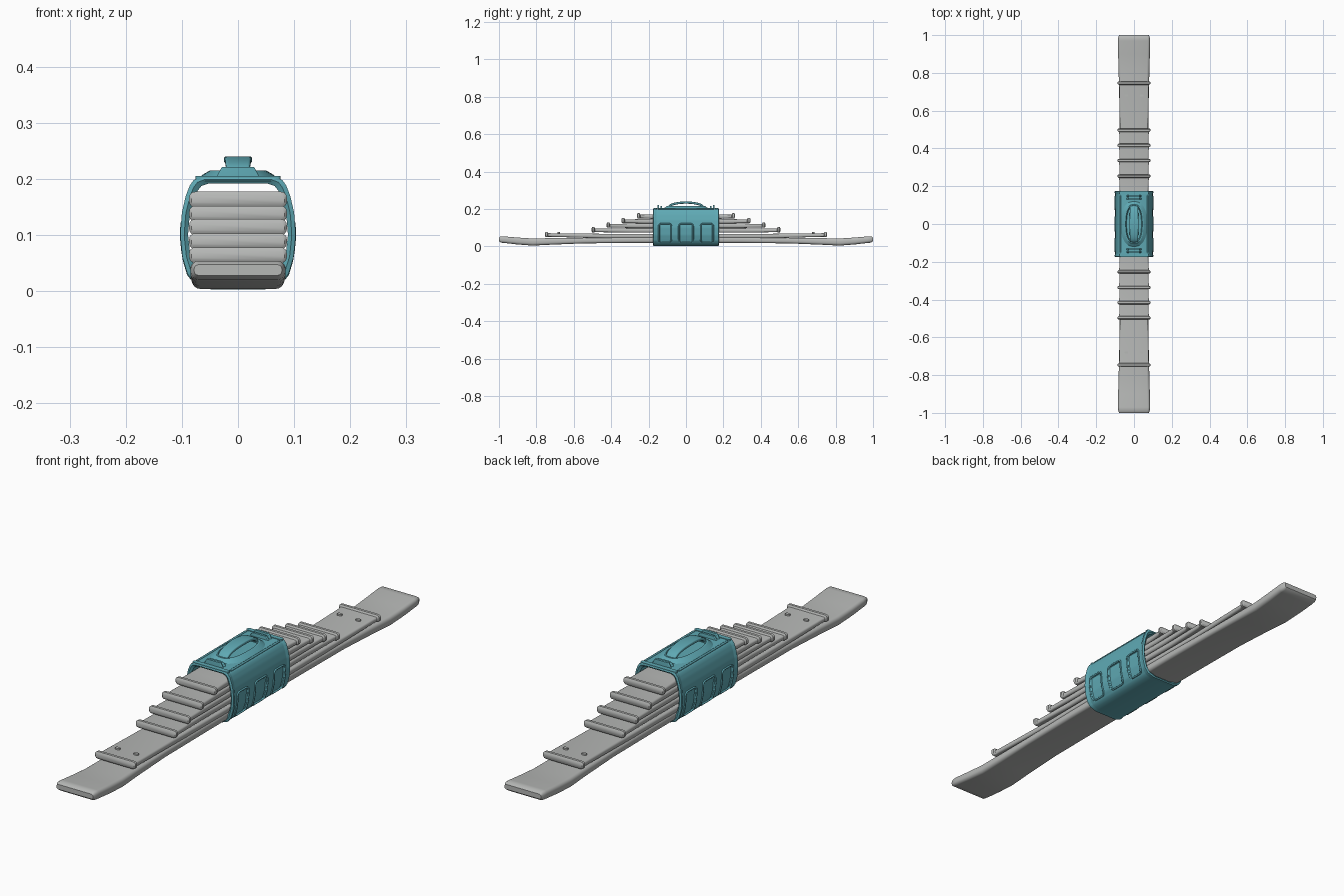
import bpy, bmesh, math
from mathutils import Vector

if "Cube" in bpy.data.objects:
    bpy.data.objects.remove(bpy.data.objects["Cube"])


def material(name, rgb):
    m = bpy.data.materials.new(name)
    m.diffuse_color = (*rgb, 1)
    m.use_nodes = True
    m.node_tree.nodes["Principled BSDF"].inputs["Base Color"].default_value = m.diffuse_color
    return m


GREY = material("leaf grey", (0.47, 0.48, 0.47))
TEAL = material("sleeve teal", (0.115, 0.40, 0.46))


def finish(name, bm, mat, angle=40):
    bmesh.ops.recalc_face_normals(bm, faces=bm.faces)
    me = bpy.data.meshes.new(name)
    bm.to_mesh(me)
    bm.free()
    ob = bpy.data.objects.new(name, me)
    bpy.context.collection.objects.link(ob)
    me.materials.append(mat)
    bpy.ops.object.select_all(action='DESELECT')
    ob.select_set(True)
    bpy.context.view_layer.objects.active = ob
    bpy.ops.object.shade_smooth_by_angle(angle=math.radians(angle))
    return ob


def loft(name, rings, mat, loop=False, angle=40):
    """Skin a list of closed rings, capped or looped end to end."""
    bm = bmesh.new()
    vs = [[bm.verts.new(p) for p in r] for r in rings]
    n = len(rings[0])
    for a, b in zip(vs, vs[1:] + ([vs[0]] if loop else [])):
        for i in range(n):
            j = (i + 1) % n
            bm.faces.new((a[i], a[j], b[j], b[i]))
    if not loop:
        bm.faces.new(vs[0])
        bm.faces.new(vs[-1])
    return finish(name, bm, mat, angle)


def rounded(w, h, r, steps=4):
    """Rounded rectangle, half sizes w and h."""
    pts = []
    for k, (sx, sy) in enumerate(((1, 1), (-1, 1), (-1, -1), (1, -1))):
        for s in range(steps + 1):
            t = (k + s / steps) * math.pi / 2
            pts.append((sx * (w - r) + r * math.cos(t), sy * (h - r) + r * math.sin(t)))
    return pts


def interp(table, t):
    for (a, *va), (b, *vb) in zip(table, table[1:]):
        if t <= b:
            f = max(0, (t - a) / (b - a))
            return [p + (q - p) * f for p, q in zip(va, vb)]
    return table[-1][1:]


# Leaves: half-side stations are (y, bottom, top, half width)
def leaf(name, half):
    stations = [(-y, *v) for y, *v in reversed(half)] + half
    rings = []
    for y, z0, z1, w in stations:
        h = (z1 - z0) / 2
        rings.append([(x, y, (z0 + z1) / 2 + z) for x, z in rounded(w, h, h * 0.75)])
    loft(name, rings, GREY)


leaf("main_leaf", [(0.1, .018, .052, .077), (0.3, .018, .05, .077), (0.55, .016, .046, .076),
                   (0.72, .009, .044, .079), (0.82, .004, .042, .082), (0.9, .010, .047, .084),
                   (0.97, .018, .053, .085), (0.99, .020, .054, .083), (1.0, .028, .047, .078)])

# Shorter leaves, each with a rolled bead at the tip
for i, (tip, z0) in enumerate([(.755, .051), (.505, .076), (.425, .101), (.345, .125), (.262, .150)]):
    d = .024
    sag = .008 if i == 0 else .003
    leaf(f"leaf_{i + 2}", [
        (0.1, z0 - sag, z0 + d - sag, .076), ((tip + .1) / 2, z0 - sag, z0 + d - sag, .074 + .002 * (i > 1)),
        (tip - .03, z0, z0 + d - .005, .078), (tip - .018, z0, z0 + d - .004, .080),
        (tip - .014, z0 - .001, z0 + d + .003, .086), (tip - .004, z0 - .001, z0 + d + .003, .087),
        (tip, z0 + .005, z0 + d - .004, .083)])

# Small clips on the second leaf
for sy in (-1, 1):
    for sx in (-1, 1):
        loft("leaf_clip", [[(sx * .04 + x, sy * .68 + y, z) for x, y in rounded(.009, .006, .004)]
                           for z in (.066, .0755)], GREY)

# Sleeve: barrel-sided hollow housing
SIDE = [(0.003, .045), (.012, .072), (.03, .087), (.06, .096), (.10, .100),
        (.14, .097), (.17, .090), (.188, .083), (.198, .076), (.2025, .064)]
WINDOWS = [(-.112, .034), (0, .038), (.112, .034)]


def side_x(z):
    return interp(SIDE, z)[0]


def in_window(y, z):
    return any(abs(y - c) < w - .004 for c, w in WINDOWS) and .026 < z < .118


def sleeve_ring(y, shrink, grow=0):
    right = []
    for k in range(41):
        z = .003 + (.2025 - .003) * k / 40
        x = side_x(z) + grow
        if shrink == 0 and in_window(y, z):
            x -= .005
        right.append((x, z))
    if shrink:
        right = [(max(x - shrink, .03), .103 + (z - .103) * (1 - shrink / .1)) for x, z in right]
    pts = right + [(-x, z) for x, z in reversed(right)]
    return [(x, y, z) for x, z in pts]


ys = sorted({round(-.168 + .336 * k / 84, 4) for k in range(85)})
outer = ([sleeve_ring(-.176, .004), sleeve_ring(-.173, 0, .003), sleeve_ring(-.165, 0, .003)]
         + [sleeve_ring(y, 0) for y in ys if abs(y) < .161]
         + [sleeve_ring(.165, 0, .003), sleeve_ring(.173, 0, .003), sleeve_ring(.176, .004)])
loft("sleeve", outer + [sleeve_ring(.17, .011), sleeve_ring(-.17, .011)], TEAL, loop=True)


def tube(name, path, r, mat, closed=True):
    cu = bpy.data.curves.new(name, 'CURVE')
    cu.dimensions = '3D'
    cu.bevel_depth = r
    cu.bevel_resolution = 2
    cu.use_fill_caps = True
    sp = cu.splines.new('POLY')
    sp.points.add(len(path) - 1)
    for p, co in zip(sp.points, path):
        p.co = (*co, 1)
    sp.use_cyclic_u = closed
    ob = bpy.data.objects.new(name, cu)
    bpy.context.collection.objects.link(ob)
    cu.materials.append(mat)


# Raised frames round the three side recesses
for sx in (-1, 1):
    for c, w in WINDOWS:
        path = []
        pts = rounded(w, .049, .014, 5)
        for (a, b), (e, f) in zip(pts, pts[1:] + pts[:1]):
            for s in range(4):
                y, z = a + (e - a) * s / 4, b + (f - b) * s / 4 + .072
                path.append((sx * (side_x(z) + .0005), c + y, z))
        tube("side_frame", path, .0035, TEAL)

# Raised oval collar on the top
def oval(w, l, z, n=40):
    return [(w * math.copysign(abs(math.cos(t)) ** .8, math.cos(t)),
             l * math.copysign(abs(math.sin(t)) ** .8, math.sin(t)), z)
            for t in (2 * math.pi * k / n for k in range(n))]


loft("top_collar", [oval(.072, .122, .200), oval(.062, .112, .208), oval(.050, .104, .215),
                    oval(.044, .098, .215), oval(.039, .092, .2035), oval(.02, .05, .2035)], TEAL, angle=30)

# Arched carry handle
rings = []
for k in range(25):
    t = math.pi * k / 24
    c, s = math.cos(t), math.sin(t)
    mid = Vector((0, -.094 * c, .200 + .034 * s ** .75))
    nrm = Vector((0, -c * .45, max(s, .3))).normalized()
    w = .025 - .004 * abs(c)
    rings.append([tuple(mid + Vector((x, 0, 0)) + nrm * z) for x, z in rounded(w, .006, .004)])
loft("handle", rings, TEAL)

# Grip ridges and edge lips at both ends of the top
for sy in (-1, 1):
    for y, h in ((.133, .216), (.148, .221)):
        loft("grip_ridge", [[(x, sy * y + v, z) for x, v in rounded(w, .0045, .003)]
                            for w, z in ((.042, .198), (.036, .208), (.030, h - .002), (.028, h))], TEAL)
    loft("end_lip", [[(x, sy * .165 + v, z) for x, v in rounded(.076, .009, .006)]
                     for z in (.195, .203, .205)], TEAL)
# Long ribs along the top edges
for sx in (-1, 1):
    tube("top_rib", [(sx * .072, y, .2005) for y in (-.15, 0, .15)], .004, TEAL, closed=False)
